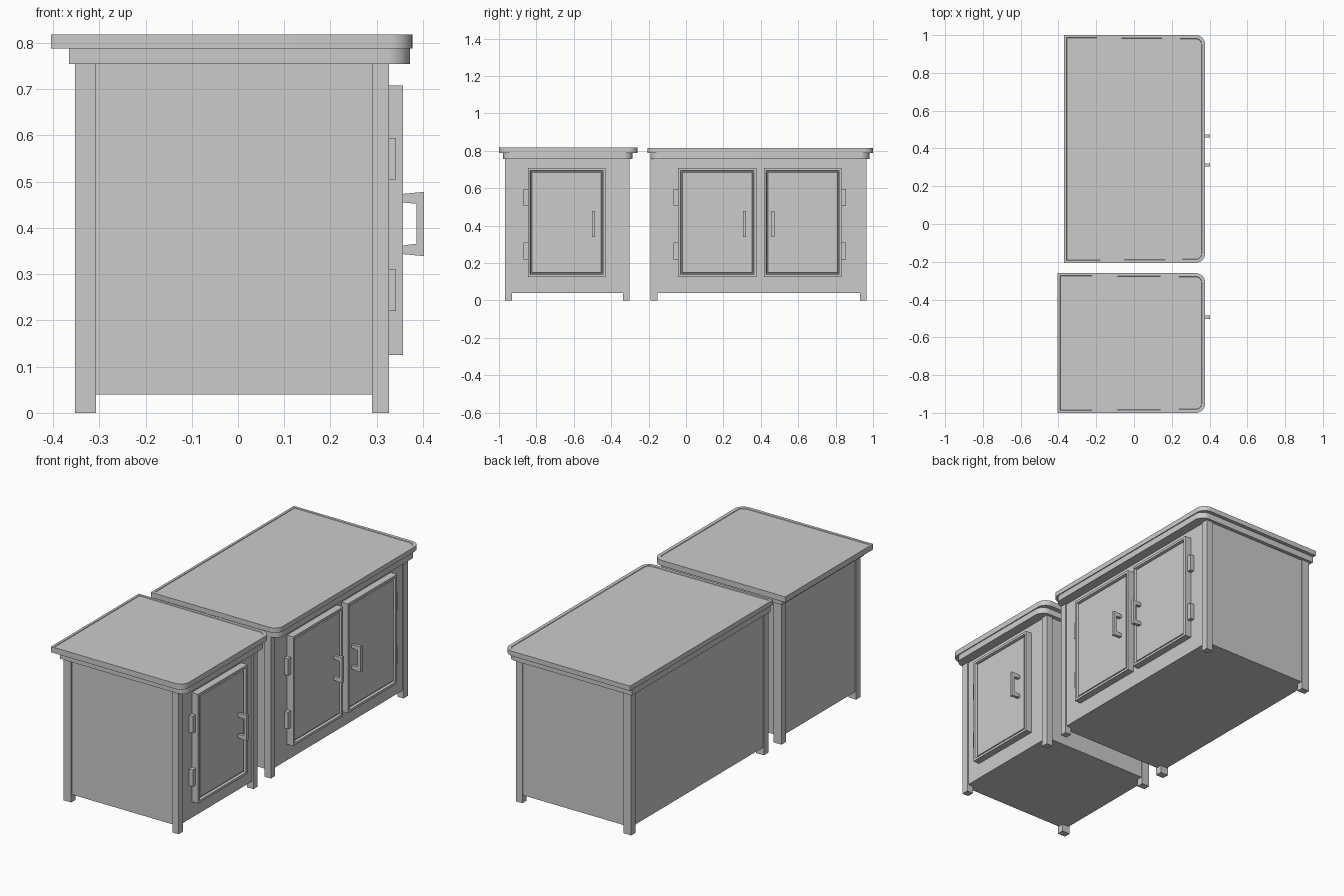
import bpy, bmesh
from math import sin, cos, pi

if "Cube" in bpy.data.objects:
    bpy.data.objects.remove(bpy.data.objects["Cube"])


def finish(name, bm, smooth=False):
    bmesh.ops.recalc_face_normals(bm, faces=bm.faces)
    me = bpy.data.meshes.new(name)
    bm.to_mesh(me)
    bm.free()
    ob = bpy.data.objects.new(name, me)
    bpy.context.collection.objects.link(ob)
    if smooth:
        bpy.ops.object.select_all(action='DESELECT')
        ob.select_set(True)
        bpy.context.view_layer.objects.active = ob
        bpy.ops.object.shade_smooth_by_angle(angle=pi / 6)
    return ob


def box(name, x0, x1, y0, y1, z0, z1):
    bm = bmesh.new()
    bmesh.ops.create_cube(bm, size=1)
    for v in bm.verts:
        v.co = (x1 if v.co.x > 0 else x0, y1 if v.co.y > 0 else y0, z1 if v.co.z > 0 else z0)
    return finish(name, bm)


def prism(bm, points, offset):
    face = bm.faces.new([bm.verts.new(p) for p in points])
    ext = bmesh.ops.extrude_face_region(bm, geom=[face])
    bmesh.ops.translate(bm, vec=offset, verts=[g for g in ext['geom'] if isinstance(g, bmesh.types.BMVert)])
    bmesh.ops.recalc_face_normals(bm, faces=bm.faces)
    return [g for g in ext['geom'] if isinstance(g, bmesh.types.BMFace)]


def slab(name, x0, x1, y0, y1, z0, z1, r=0.05, rim=False):
    # board with the two door-side corners rounded
    pts = [(x0, y1, z0), (x0, y0, z0)]
    for cy, start in ((y0 + r, -pi / 2), (y1 - r, 0)):
        for i in range(9):
            a = start + i * pi / 16
            pts.append((x1 - r + r * cos(a), cy + r * sin(a), z0))
    bm = bmesh.new()
    top = prism(bm, pts, (0, 0, z1 - z0))
    if rim:
        bmesh.ops.inset_region(bm, faces=top, thickness=0.018)
        bmesh.ops.inset_region(bm, faces=top, thickness=0.002, depth=-0.003)
    finish(name, bm, True)


def door(name, y0, y1, z0=0.125, z1=0.708, back=0.31, front=0.357):
    # framed door: moulding steps around a centre panel
    bm = bmesh.new()
    pts = [(back, y0, z0), (back, y1, z0), (back, y1, z1), (back, y0, z1)]
    face = prism(bm, pts, (front - back, 0, 0))
    for thick, depth in ((0.018, 0), (0.005, -0.012), (0.006, 0), (0.004, 0.006)):
        bmesh.ops.inset_region(bm, faces=face, thickness=thick, depth=depth)
    finish(name, bm)


def handle(name, yc, w=0.017):
    prof = [(0.350, 0.473), (0.402, 0.478), (0.402, 0.339), (0.350, 0.344),
            (0.350, 0.361), (0.386, 0.366), (0.386, 0.452), (0.350, 0.456)]
    bm = bmesh.new()
    prism(bm, [(x, yc - w / 2, z) for x, z in prof], (0, w, 0))
    finish(name, bm)


def cabinet(name, top_x0, top_y, top_z, trim_y, leg_y, doors):
    # countertop and the trim board beneath it
    slab(name + "_countertop", top_x0, 0.377, *top_y, 0.788, top_z, rim=True)
    slab(name + "_trim", -0.366, 0.372, *trim_y, 0.755, 0.788)
    # carcass between four corner legs
    y0, y1 = leg_y
    box(name + "_body", -0.347, 0.320, y0 + 0.006, y1 - 0.006, 0.04, 0.76)
    for xn, xa, xb in (("back", -0.353, -0.307), ("front", 0.290, 0.327)):
        box(f"{name}_{xn}_leg_a", xa, xb, y0, y0 + 0.037, 0, 0.757)
        box(f"{name}_{xn}_leg_b", xa, xb, y1 - 0.037, y1, 0, 0.757)
    # doors with handle and hinges on opposite sides
    for i, (d0, d1, side, hy) in enumerate(doors):
        door(f"{name}_door_{i}", d0, d1)
        handle(f"{name}_handle_{i}", hy)
        edge = d0 if side < 0 else d1
        ya, yb = sorted((edge - side * 0.002, edge + side * 0.023))
        for j, z in enumerate((0.22, 0.505)):
            box(f"{name}_hinge_{i}_{j}", 0.312, 0.342, ya, yb, z, z + 0.09)


cabinet("small_cabinet", -0.404, (-1.0, -0.260), 0.818, (-0.978, -0.286), (-0.968, -0.301),
        [(-0.846, -0.430, -1, -0.494)])
cabinet("large_cabinet", -0.370, (-0.206, 1.0), 0.814, (-0.190, 0.980), (-0.190, 0.966),
        [(-0.043, 0.377, -1, 0.312), (0.416, 0.832, 1, 0.466)])
